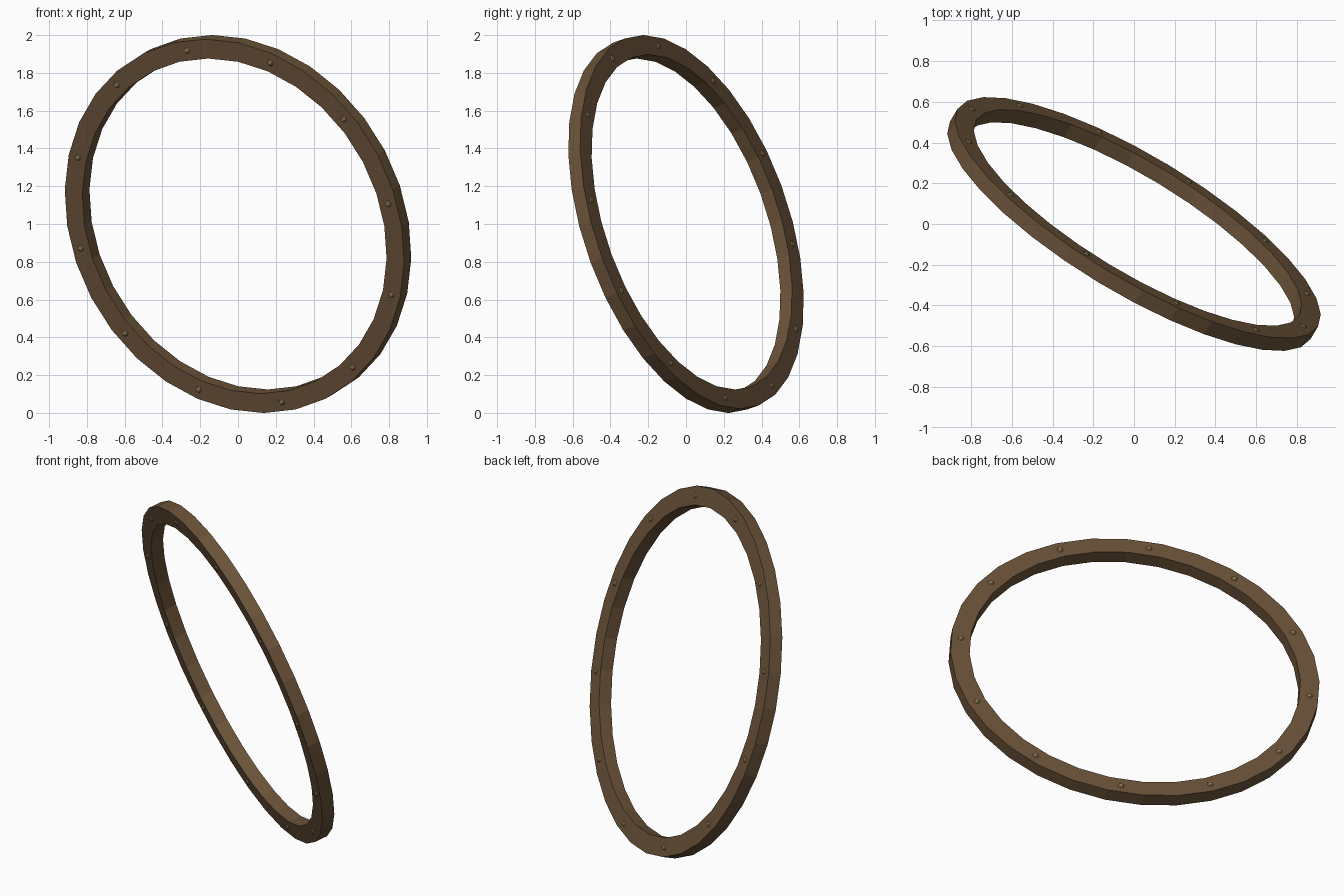
import bpy, bmesh, math
from mathutils import Vector, Matrix

if "Cube" in bpy.data.objects:
    bpy.data.objects.remove(bpy.data.objects["Cube"])

SIDES, STUDS = 32, 12
R_OUT, R_IN, HALF = 1.034, 0.927, 0.038

# Tilted frame of the ring: axis, highest direction, sideways direction
axis = Vector((0.495, 0.82, 0.29)).normalized()
up = (Vector((0, 0, 1)) - axis * axis.z).normalized()
side = up.cross(axis)
if side.x < 0:
    side = -side
xdir = side.cross(axis) if side.cross(axis).dot(up) > 0 else axis.cross(side)
ydir = axis.cross(xdir)
frame = Matrix((xdir, ydir, axis)).transposed().to_4x4()
frame.translation = (0, 0, 1)
turn = 1 if ydir.dot(side) > 0 else -1


def material(name, color):
    m = bpy.data.materials.new(name)
    m.diffuse_color = (*color, 1)
    m.use_nodes = True
    m.node_tree.nodes["Principled BSDF"].inputs["Base Color"].default_value = m.diffuse_color
    return m


def finish(name, bm, mat):
    bmesh.ops.recalc_face_normals(bm, faces=bm.faces[:])
    bm.transform(frame)
    me = bpy.data.meshes.new(name)
    bm.to_mesh(me)
    bm.free()
    me.materials.append(mat)
    ob = bpy.data.objects.new(name, me)
    bpy.context.collection.objects.link(ob)
    return ob


# Ring band: rectangular section swept round the axis
bm = bmesh.new()
loops = []
for i in range(SIDES):
    a = 2 * math.pi * i / SIDES
    loops.append([bm.verts.new((r * math.cos(a), r * math.sin(a), z))
                  for r, z in ((R_OUT, -HALF), (R_OUT, HALF), (R_IN, HALF), (R_IN, -HALF))])
for i in range(SIDES):
    p, q = loops[i], loops[(i + 1) % SIDES]
    for k in range(4):
        bm.faces.new((p[k], q[k], q[(k + 1) % 4], p[(k + 1) % 4]))
finish("ring_band", bm, material("brown", (0.145, 0.085, 0.04)))

# Low domed studs on both flat faces
bm = bmesh.new()
for i in range(STUDS):
    a = turn * math.radians(-7.2 + 360 / STUDS * i)
    for z in (-HALF, HALF):
        m = (Matrix.Translation((0.98 * math.cos(a), 0.98 * math.sin(a), z))
             @ Matrix.Rotation(a, 4, 'Z') @ Matrix.Diagonal((1, 1, 0.5, 1)))
        bmesh.ops.create_uvsphere(bm, u_segments=8, v_segments=4, radius=0.018, matrix=m)
finish("studs", bm, material("brass", (0.28, 0.2, 0.09)))
